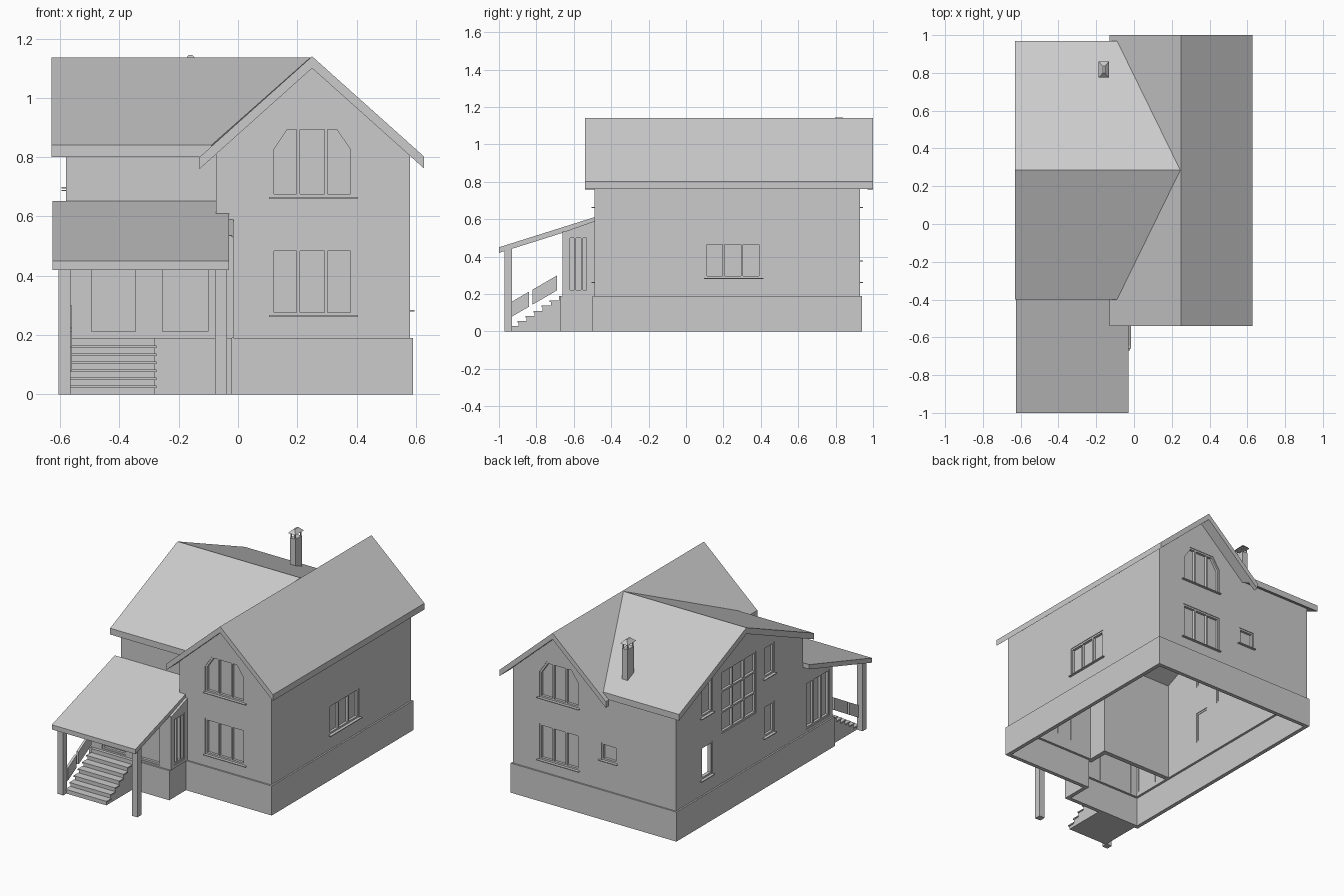
import bpy, bmesh
from mathutils import Vector

cube = bpy.data.objects.get("Cube")
if cube:
    bpy.data.objects.remove(cube, do_unlink=True)

grey = bpy.data.materials.new("plain_grey")
grey.use_nodes = True
COLOUR = (0.6, 0.6, 0.6, 1)
grey.diffuse_color = COLOUR
grey.node_tree.nodes["Principled BSDF"].inputs["Base Color"].default_value = COLOUR


def loft(bm, low, high):
    """Closed solid between two matching outlines."""
    a = [bm.verts.new(p) for p in low]
    b = [bm.verts.new(p) for p in high]
    bm.faces.new(a[::-1])
    bm.faces.new(b)
    for i in range(len(a)):
        j = (i + 1) % len(a)
        bm.faces.new((a[i], a[j], b[j], b[i]))


def at(axis, p, pts):
    """Place a flat outline in the plane axis = p."""
    return [(p, a, z) if axis == "x" else (a, p, z) for a, z in pts]


def prism(bm, axis, p0, p1, pts):
    loft(bm, at(axis, p0, pts), at(axis, p1, pts))


def rect(a0, a1, z0, z1):
    return [(a0, z0), (a1, z0), (a1, z1), (a0, z1)]


def finish(name, bm):
    bmesh.ops.recalc_face_normals(bm, faces=bm.faces)
    mesh = bpy.data.meshes.new(name)
    bm.to_mesh(mesh)
    bm.free()
    mesh.materials.append(grey)
    obj = bpy.data.objects.new(name, mesh)
    bpy.context.collection.objects.link(obj)
    return obj


def solid(name, axis, p0, p1, pts):
    bm = bmesh.new()
    prism(bm, axis, p0, p1, pts)
    return finish(name, bm)


def window(name, axis, p, out, a0, a1, z0, z1, cols=1, rows=1,
           chamfer=0, glass=True, sill=True):
    """Frame, bars, pane and sill; returns the outline of the opening."""
    outline = rect(a0, a1, z0, z1)
    if chamfer:
        outline[2:] = [(a1, z1 - 1.5 * chamfer), (a1 - chamfer, z1),
                       (a0 + chamfer, z1), (a0, z1 - 1.5 * chamfer)]
    ca, cz, w = (a0 + a1) / 2, (z0 + z1) / 2, 0.011
    sa, sz = 1 - 2 * w / (a1 - a0), 1 - 2 * w / (z1 - z0)
    inner = [(ca + (a - ca) * sa, cz + (z - cz) * sz) for a, z in outline]
    front, back, mid = p - out * 0.004, p - out * 0.026, p - out * 0.02
    bm = bmesh.new()
    n = len(outline)
    for i in range(n):
        j = (i + 1) % n
        prism(bm, axis, front, back, [outline[i], outline[j], inner[j], inner[i]])
    bar = w / 2
    for i in range(1, cols):
        a = a0 + (a1 - a0) * i / cols
        prism(bm, axis, front, back, rect(a - bar, a + bar, z0 + w, z1 - w))
    for i in range(1, rows):
        z = z0 + (z1 - z0) * i / rows
        prism(bm, axis, front, back, rect(a0 + w, a1 - w, z - bar, z + bar))
    if glass:
        prism(bm, axis, mid, mid - out * 0.003, inner)
    if sill:
        prism(bm, axis, back, p + out * 0.015, rect(a0 - 0.005, a1 + 0.015, z0 - 0.005, z0))
    finish(name, bm)
    return outline


def wall(name, axis, p, out, pts, openings=()):
    """Wall slab whose outer face is at p, with window openings cut out."""
    obj = solid(name, axis, p, p - out * 0.03, pts)
    if not openings:
        return
    bm = bmesh.new()
    for label, a0, a1, z0, z1, options in openings:
        prism(bm, axis, p + 0.1, p - 0.1,
              window(label, axis, p, out, a0, a1, z0, z1, **options))
    cutter = finish("cutter", bm)
    cutter.hide_render = True
    mod = obj.modifiers.new("openings", "BOOLEAN")
    mod.operation = "DIFFERENCE"
    mod.solver = "EXACT"
    mod.object = cutter
    bpy.context.view_layer.objects.active = obj
    bpy.ops.object.modifier_apply(modifier=mod.name)
    bpy.data.objects.remove(cutter, do_unlink=True)


def slab(name, pts, height, thick):
    """Roof slope over a plan outline."""
    bm = bmesh.new()
    top = [Vector((x, y, height(x, y))) for x, y in pts]
    loft(bm, [v - Vector((0, 0, thick)) for v in top], top)
    return finish(name, bm)


# Plinth: open-bottomed ring following the plan
B = 0.19
plan = [(-0.59, 0.94), (-0.59, -0.67), (-0.02, -0.67), (-0.02, -0.5), (0.59, -0.5), (0.59, 0.94)]
bm = bmesh.new()
lower = [bm.verts.new((x, y, 0)) for x, y in plan]
upper = [bm.verts.new((x, y, B)) for x, y in plan]
for i in range(len(plan)):
    j = (i + 1) % len(plan)
    bm.faces.new((lower[i], lower[j], upper[j], upper[i]))
mesh = bpy.data.meshes.new("plinth")
bm.to_mesh(mesh)
bm.free()
mesh.materials.append(grey)
plinth = bpy.data.objects.new("plinth", mesh)
bpy.context.collection.objects.link(plinth)
mod = plinth.modifiers.new("thickness", "SOLIDIFY")
mod.thickness, mod.offset, mod.use_even_offset = 0.025, -1, True

# House walls with their windows
triple = dict(cols=3)
arched = dict(cols=3, chamfer=0.05)
wall("front_gable_wall", "y", -0.49, -1,
     [(-0.075, B), (0.58, B), (0.58, 0.81), (0.25, 1.11), (-0.075, 0.81)],
     [("front_lower_window", 0.11, 0.39, 0.265, 0.495, triple),
      ("front_upper_window", 0.11, 0.39, 0.665, 0.905, arched)])
wall("back_wall", "y", 0.93, 1,
     [(-0.58, B), (0.58, B), (0.58, 0.81), (0.25, 1.11), (-0.075, 0.82), (-0.58, 0.82)],
     [("back_lower_window", 0.11, 0.39, 0.265, 0.495, triple),
      ("back_upper_window", 0.11, 0.39, 0.665, 0.905, arched),
      ("back_small_window", -0.16, -0.05, 0.38, 0.49, {})])
wall("left_wall", "x", 0.58, 1, rect(-0.49, 0.93, B, 0.81),
     [("left_window", 0.1, 0.4, 0.285, 0.475, triple)])
wall("right_gable_wall", "x", -0.58, -1,
     [(-0.36, B), (0.93, B), (0.93, 0.825), (0.285, 1.105), (-0.36, 0.825)],
     [("right_lower_back_window", 0.56, 0.67, 0.29, 0.5, dict(glass=False)),
      ("right_upper_back_window", 0.56, 0.67, 0.69, 0.91, {}),
      ("right_stair_window", 0.115, 0.47, 0.51, 0.91, dict(cols=3, rows=3, sill=False)),
      ("right_lower_front_window", -0.07, 0.03, 0.32, 0.52, {}),
      ("right_upper_front_window", -0.07, 0.03, 0.7, 0.9, {})])
wall("side_wing_front_wall", "y", -0.36, -1, rect(-0.58, -0.075, B, 0.825))
wall("return_wall", "x", -0.075, -1, rect(-0.49, -0.33, B, 0.82))

# Enclosed porch walls
wall("porch_front_wall", "y", -0.66, -1, rect(-0.58, -0.02, B, 0.535),
     [("porch_door", -0.505, -0.335, 0.2, 0.5, dict(sill=False)),
      ("porch_front_window", -0.265, -0.09, 0.2, 0.5, dict(sill=False))])
for side, x, out, y1, glazed in (("left", -0.015, 1, -0.49, False), ("right", -0.58, -1, -0.36, True)):
    wall("porch_%s_wall" % side, "x", x, out,
         [(-0.66, B), (y1, B), (y1, 0.59 if out > 0 else 0.62), (-0.66, 0.53)],
         [("porch_%s_window" % side, -0.63, y1 - 0.03, 0.21, 0.51,
           dict(cols=3, glass=glazed, sill=False))])


# Roofs
def main_height(x, y):
    return 1.14 - abs(x - 0.25) * 0.895


def wing_height(x, y):
    return 1.137 - abs(y - 0.285) * 0.433


def porch_height(x, y):
    return 0.45 + (y + 1) * 0.315


slab("main_roof_left", [(0.25, -0.54), (0.627, -0.54), (0.627, 1), (0.25, 1)], main_height, 0.04)
slab("main_roof_right",
     [(-0.13, -0.54), (0.25, -0.54), (0.25, 1), (-0.13, 1), (-0.13, 0.97), (-0.09, 0.97),
      (0.245, 0.285), (-0.09, -0.4), (-0.13, -0.4)], main_height, 0.04)
for name, eave in (("wing_roof_front", -0.4), ("wing_roof_back", 0.97)):
    slab(name, [(-0.63, eave), (-0.09, eave), (0.245, 0.285), (-0.63, 0.285)], wing_height, 0.04)
slab("porch_roof", [(-0.625, -1), (-0.03, -1), (-0.03, -0.49), (-0.075, -0.49),
                    (-0.075, -0.36), (-0.625, -0.36)], porch_height, 0.03)

# Porch posts
for name, x in (("right_post", -0.605), ("left_post", -0.077)):
    solid(name, "x", x, x + 0.04, [(-0.97, 0), (-0.93, 0), (-0.93, 0.442), (-0.97, 0.43)])

# Steps
steps, rise, run = 7, B / 7, 0.043
profile = [(-0.66, 0), (-0.66, B)]
for i in range(steps):
    y = -0.68 - run * i
    profile += [(y, B - rise * i), (y, B - rise * (i + 1))]
solid("porch_steps", "x", -0.565, -0.28, profile)
bm = bmesh.new()
for i in range(1, steps):
    y, z = -0.68 - run * i, B - rise * i
    prism(bm, "y", y - 0.006, y + run, rect(-0.57, -0.275, z - 0.006, z + 0.002))
finish("step_treads", bm)

# Sloping railing boards
for name, y0, y1 in (("lower_railing", -0.93, -0.84), ("upper_railing", -0.82, -0.69)):
    z0, z1 = 0.08 + (y0 + 0.93) * 0.58, 0.08 + (y1 + 0.93) * 0.58
    solid(name, "x", -0.575, -0.56, [(y0, z0), (y1, z1), (y1, z1 + 0.08), (y0, z0 + 0.08)])

# Chimney with a raised pyramid cap
solid("chimney", "x", -0.18, -0.14, rect(0.785, 0.85, 0.8, 1.09))
bm = bmesh.new()
for x in (-0.178, -0.148):
    for y in (0.788, 0.84):
        prism(bm, "x", x, x + 0.006, rect(y, y + 0.006, 1.09, 1.125))
finish("chimney_cap_legs", bm)
bm = bmesh.new()
base = [(-0.187, 0.775), (-0.133, 0.775), (-0.133, 0.86), (-0.187, 0.86)]
loft(bm, [(x, y, 1.122) for x, y in base],
     [(-0.16 + (x + 0.16) * 0.2, 0.8175 + (y - 0.8175) * 0.45, 1.145) for x, y in base])
finish("chimney_cap", bm)
